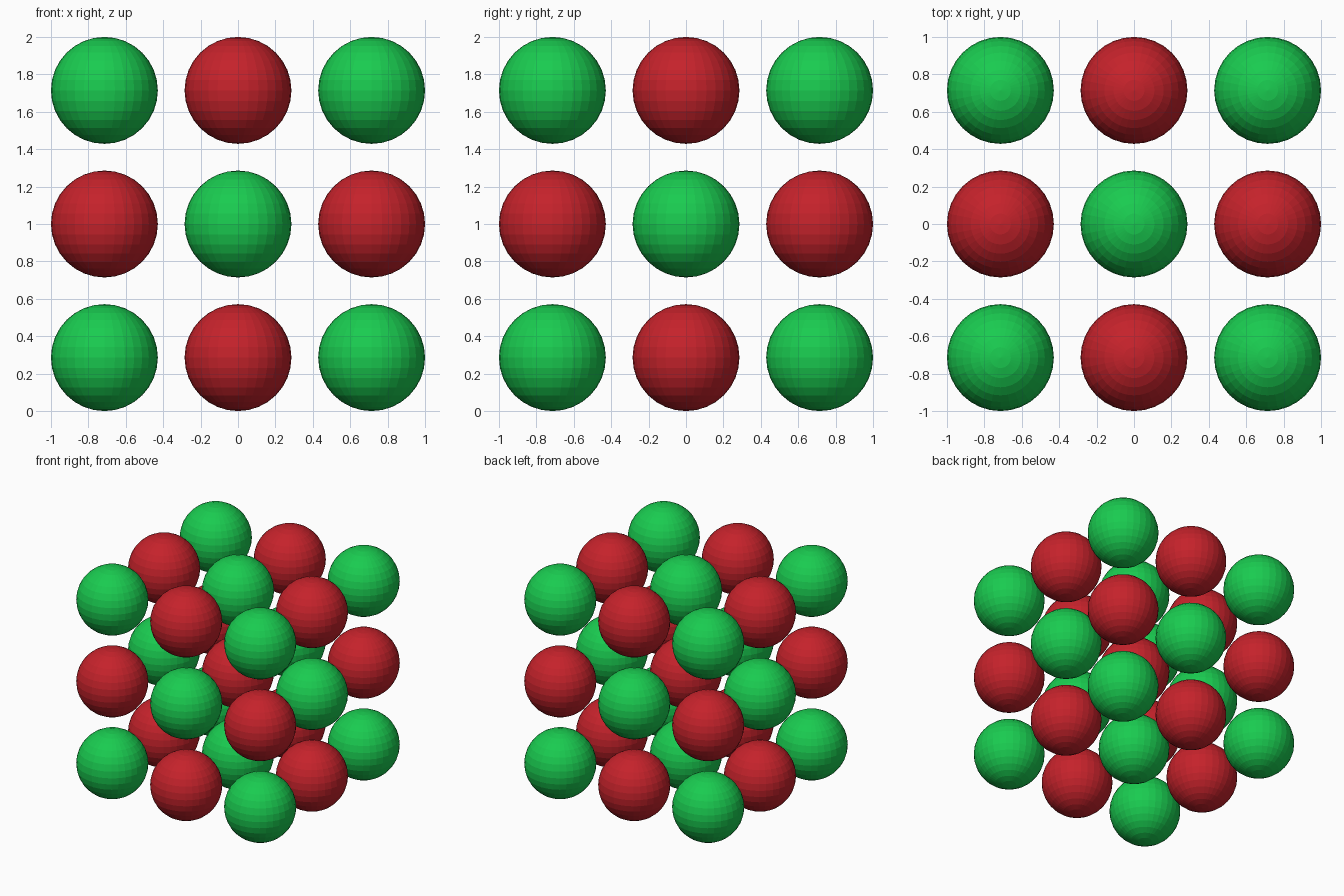
import bpy, bmesh
from itertools import product

if "Cube" in bpy.data.objects:
    bpy.data.objects.remove(bpy.data.objects["Cube"])

RADIUS = 2 / 7      # ball radius
STEP = 5 / 7        # lattice spacing


def material(name, color):
    m = bpy.data.materials.new(name)
    m.diffuse_color = color
    m.use_nodes = True
    m.node_tree.nodes["Principled BSDF"].inputs["Base Color"].default_value = m.diffuse_color
    return m


def ball_mesh(name, mat):
    # flat-faced UV sphere shared by every ball of one colour
    me = bpy.data.meshes.new(name)
    bm = bmesh.new()
    bmesh.ops.create_uvsphere(bm, u_segments=32, v_segments=16, radius=RADIUS)
    bm.to_mesh(me)
    bm.free()
    me.materials.append(mat)
    return me


green = ball_mesh("green_ball", material("green", (0.01, 0.60, 0.08, 1)))
red = ball_mesh("red_ball", material("red", (0.56, 0.016, 0.024, 1)))

# 3 x 3 x 3 lattice of alternating balls, green at the corners, red in the centre
for i, j, k in product((-1, 0, 1), repeat=3):
    is_green = (i + j + k) % 2 == 1
    ob = bpy.data.objects.new("green_ball" if is_green else "red_ball",
                              green if is_green else red)
    ob.location = (i * STEP, j * STEP, 1 + k * STEP)
    bpy.context.collection.objects.link(ob)
